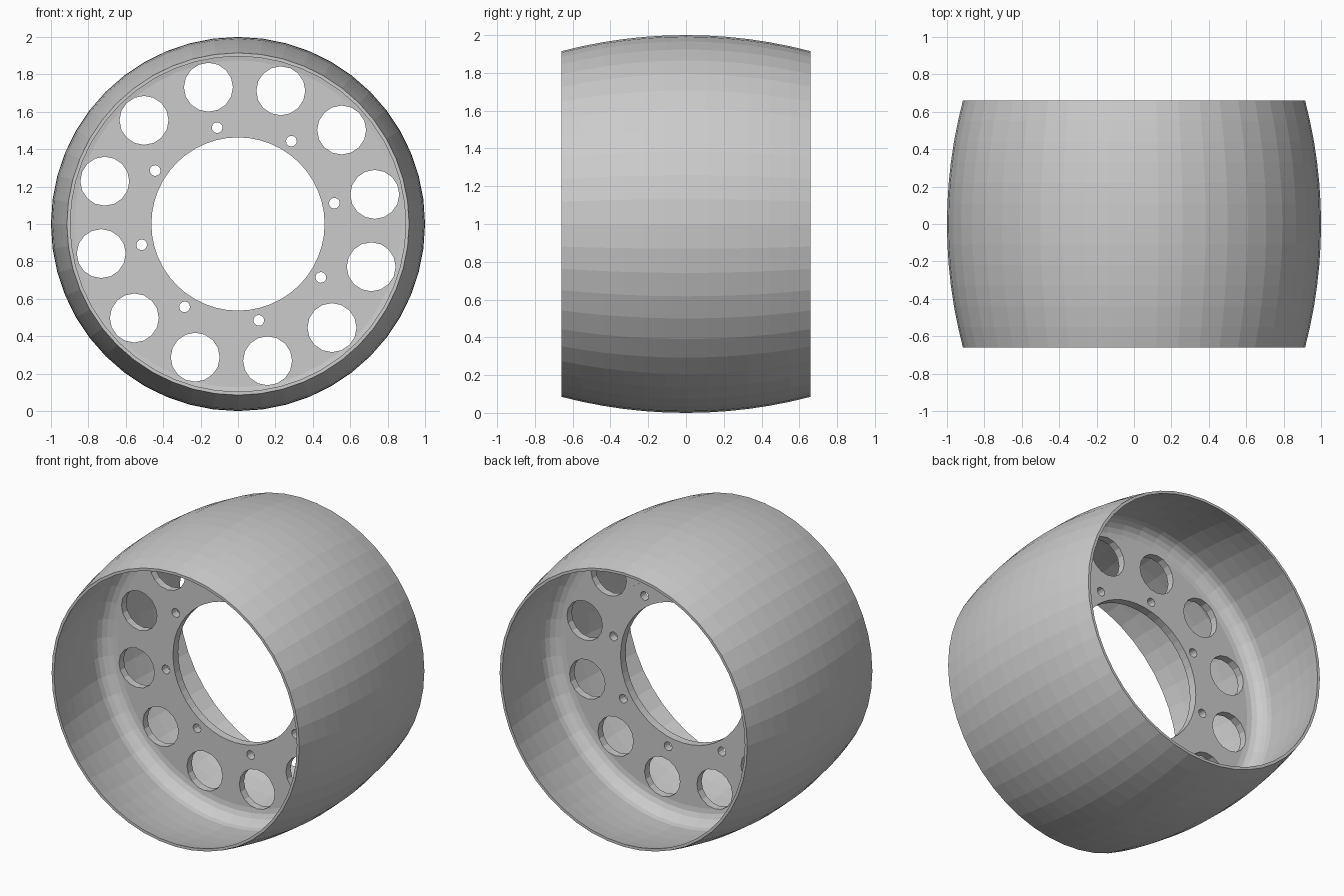
import bpy, bmesh
from math import sin, cos, pi, radians, sqrt
from mathutils import Matrix, Vector

if "Cube" in bpy.data.objects:
    bpy.data.objects.remove(bpy.data.objects["Cube"])

SEG = 48          # sides around the axle
HALF = 0.66       # half width
WALL = 0.018      # rim thickness
CROWN = 2.6       # radius of the crowned tread arc
CENTRE = Vector((0, 0, 1))


def tread(y):
    return 1 - (CROWN - sqrt(CROWN ** 2 - y * y))


def inner_side(web):
    """Inner profile (radius, y) from the rim edge down to the flat web."""
    fil = 0.105
    y0 = web + fil
    pts = []
    for i in range(6):
        y = HALF + (y0 - HALF) * i / 5
        pts.append((tread(y) - WALL, y))
    r0 = pts[-1][0] - fil
    for i in range(1, 6):
        a = pi / 2 * i / 5
        pts.append((r0 + fil * cos(a), y0 - fil * sin(a)))
    return pts


# Closed cross-section: tread, back interior, hub flange, front interior
N = 12
profile = [(tread(y), y) for y in (-HALF + 2 * HALF * i / N for i in range(N + 1))]
profile += inner_side(0.025)
profile += [(0.61, 0.025), (0.61, 0.03), (0.463, 0.03), (0.463, -0.025)]
profile += [(r, -y) for r, y in reversed(inner_side(0.025))]

# Revolve the cross-section around the y axis
bm = bmesh.new()
rings = []
for s in range(SEG):
    a = 2 * pi * s / SEG
    rings.append([bm.verts.new(CENTRE + Vector((r * cos(a), y, r * sin(a)))) for r, y in profile])
for s in range(SEG):
    p, q = rings[s], rings[(s + 1) % SEG]
    for i in range(len(profile)):
        j = (i + 1) % len(profile)
        bm.faces.new((p[i], p[j], q[j], q[i]))
bmesh.ops.recalc_face_normals(bm, faces=bm.faces)
mesh = bpy.data.meshes.new("wheel_rim")
bm.to_mesh(mesh)
bm.free()
wheel = bpy.data.objects.new("wheel_rim", mesh)
bpy.context.collection.objects.link(wheel)

# Cutters for the lightening holes and the bolt holes
bm = bmesh.new()
for count, ring_r, hole_r, sides in ((12, 0.748, 0.131, 16), (8, 0.527, 0.029, 12)):
    for k in range(count):
        a = radians(12.2) + 2 * pi * k / count
        pos = CENTRE + Vector((ring_r * cos(a), 0, ring_r * sin(a)))
        bmesh.ops.create_cone(bm, cap_ends=True, segments=sides, radius1=hole_r,
                              radius2=hole_r, depth=0.3,
                              matrix=Matrix.Translation(pos) @ Matrix.Rotation(pi / 2, 4, 'X'))
cut_mesh = bpy.data.meshes.new("hole_cutters")
bm.to_mesh(cut_mesh)
bm.free()
cutters = bpy.data.objects.new("hole_cutters", cut_mesh)
cutters.hide_render = True
bpy.context.collection.objects.link(cutters)

# Cut the holes, then remove the cutters
mod = wheel.modifiers.new("holes", 'BOOLEAN')
mod.operation = 'DIFFERENCE'
mod.solver = 'EXACT'
mod.object = cutters
bpy.context.view_layer.objects.active = wheel
wheel.select_set(True)
bpy.ops.object.modifier_apply(modifier=mod.name)
bpy.data.objects.remove(cutters)
